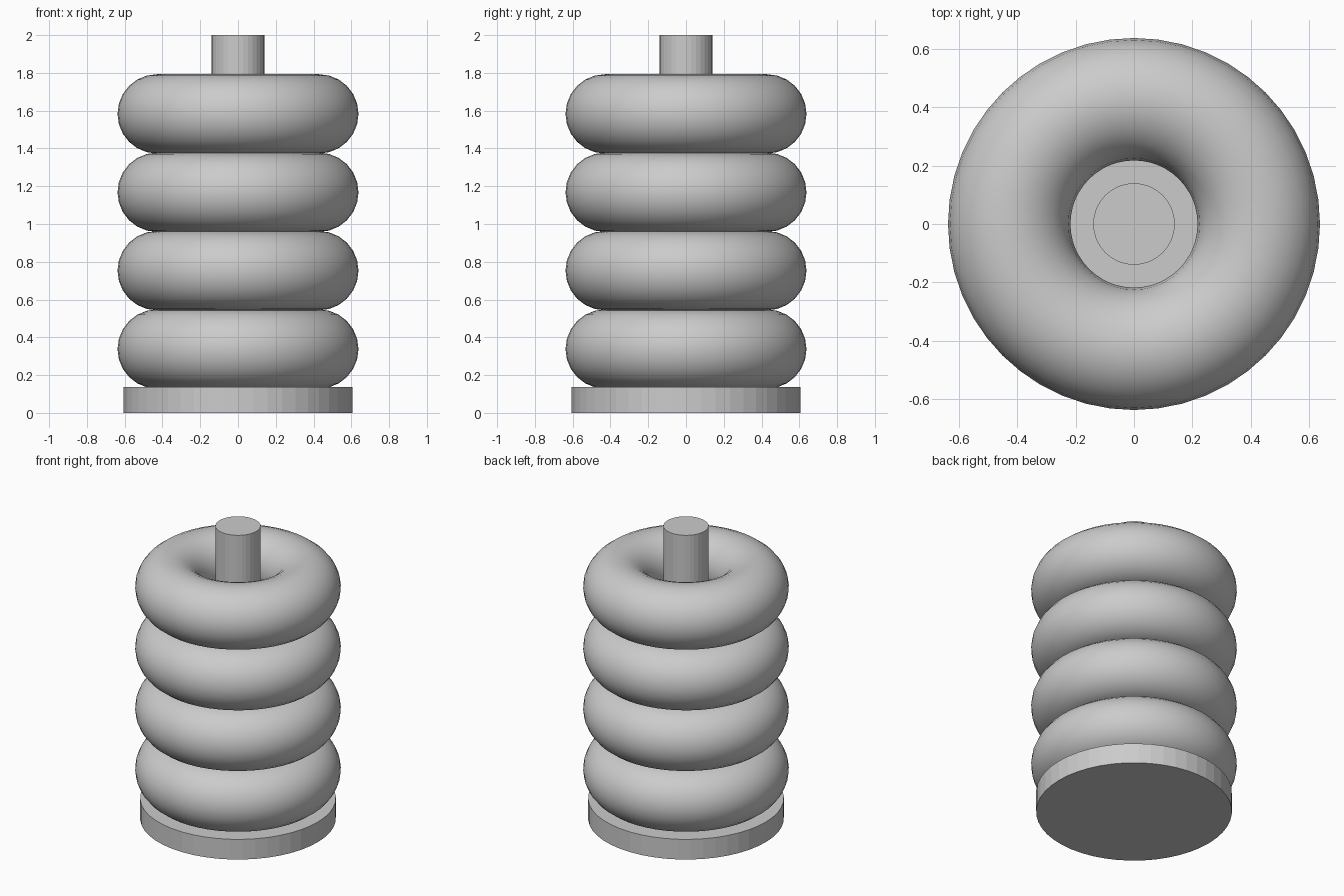
import bpy
import math

if "Cube" in bpy.data.objects:
    bpy.data.objects.remove(bpy.data.objects["Cube"])


def cylinder(name, radius, z0, z1, sides):
    bpy.ops.mesh.primitive_cylinder_add(vertices=sides, radius=radius, depth=z1 - z0,
                                        location=(0, 0, (z0 + z1) / 2))
    bpy.context.object.name = name


# Flat round base and centre post
cylinder("base", 0.607, 0, 0.138, 48)
cylinder("post", 0.14, 0.10, 2.0, 32)

# Four equal stacked rings
for i in range(4):
    bpy.ops.mesh.primitive_torus_add(major_radius=0.428, minor_radius=0.21,
                                     major_segments=48, minor_segments=24,
                                     location=(0, 0, 0.338 + i * 0.415))
    bpy.context.object.name = f"ring_{i + 1}"
    bpy.ops.object.shade_smooth_by_angle(angle=math.radians(40))
